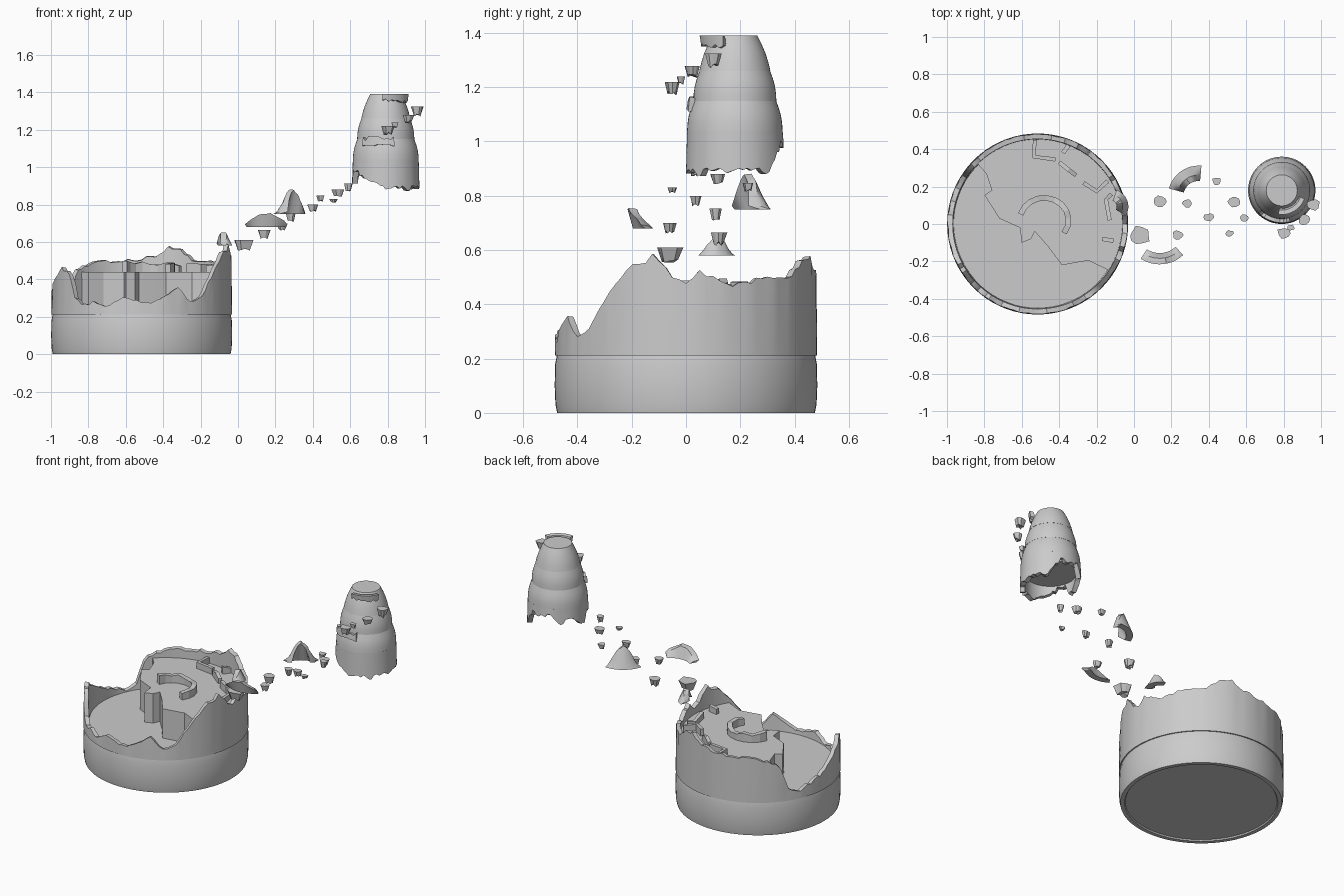
import bpy, bmesh, math, random
from mathutils import Vector

if "Cube" in bpy.data.objects:
    bpy.data.objects.remove(bpy.data.objects["Cube"])
random.seed(4)
BX, BY = -0.515, 0.0      # base tower axis
TX, TY = 0.79, 0.18       # floating tower axis


def finish(name, bm, smooth=35):
    bmesh.ops.recalc_face_normals(bm, faces=bm.faces)
    me = bpy.data.meshes.new(name)
    bm.to_mesh(me)
    bm.free()
    ob = bpy.data.objects.new(name, me)
    bpy.context.collection.objects.link(ob)
    if smooth:
        bpy.ops.object.select_all(action='DESELECT')
        ob.select_set(True)
        bpy.context.view_layer.objects.active = ob
        bpy.ops.object.shade_smooth_by_angle(angle=math.radians(smooth))
    return ob


def lathe(name, cx, cy, profile, n=64):
    """Revolve (radius, z) points and cap both ends."""
    bm = bmesh.new()
    rings = [[bm.verts.new((cx + r * math.cos(2 * math.pi * i / n),
                            cy + r * math.sin(2 * math.pi * i / n), z))
              for i in range(n)] for r, z in profile]
    for a, b in zip(rings, rings[1:]):
        for i in range(n):
            j = (i + 1) % n
            bm.faces.new((a[i], a[j], b[j], b[i]))
    bm.faces.new(rings[0])
    bm.faces.new(rings[-1])
    return finish(name, bm)


def table(pts):
    """Piecewise linear function of an angle in degrees."""
    def f(a):
        for (a0, z0), (a1, z1) in zip(pts, pts[1:]):
            if a0 <= a <= a1:
                return z0 + (z1 - z0) * (a - a0) / (a1 - a0)
        return pts[-1][1]
    return f


def shell(name, cx, cy, ro, thick, a0, a1, n, bot, top, lean=0.0, flute=0.0):
    """Curved wall piece; bot and top give the edge heights by angle."""
    bm = bmesh.new()
    full = abs(a1 - a0 - 360) < 0.01
    cols = []
    for i in range(n if full else n + 1):
        d = a0 + (a1 - a0) * i / n
        c, s = math.cos(math.radians(d)), math.sin(math.radians(d))
        zb, zt = bot(d), top(d)
        w = flute * random.random()
        rows = [(ro, zb), (ro - lean / 2 - w * .4, (zb + zt) / 2), (ro - lean - w, zt),
                (ro - lean - thick * .8, zt - .003), (ro - thick, zb)]
        cols.append([bm.verts.new((cx + r * c, cy + r * s, z)) for r, z in rows])
    for i in range(n):
        a, b = cols[i], cols[(i + 1) % len(cols)]
        for k in range(5):
            m = (k + 1) % 5
            bm.faces.new((a[k], b[k], b[m], a[m]))
    if not full:
        bm.faces.new(cols[0])
        bm.faces.new(cols[-1])
    return finish(name, bm)


def prism(name, pts, z0, z1):
    bm = bmesh.new()
    f = bm.faces.new([bm.verts.new((x, y, z0)) for x, y in pts])
    g = bmesh.ops.extrude_face_region(bm, geom=[f])
    for v in g['geom']:
        if isinstance(v, bmesh.types.BMVert):
            v.co.z = z1
    return finish(name, bm, 30)


def ribbon(name, pts, w, z0, z1):
    """Broken thin partition along a path with an uneven top."""
    bm = bmesh.new()
    cols = []
    for i, p in enumerate(pts):
        p = Vector(p)
        t = Vector(pts[min(i + 1, len(pts) - 1)]) - Vector(pts[max(i - 1, 0)])
        nrm = Vector((-t.y, t.x)).normalized() * w / 2
        zt = z1 + random.uniform(-.015, .008)
        q = [(p + nrm, z0), (p + nrm, zt), (p - nrm, zt), (p - nrm, z0)]
        cols.append([bm.verts.new((v.x, v.y, z)) for v, z in q])
    for a, b in zip(cols, cols[1:]):
        for k in range(4):
            m = (k + 1) % 4
            bm.faces.new((a[k], b[k], b[m], a[m]))
    bm.faces.new(cols[0])
    bm.faces.new(cols[-1])
    return finish(name, bm, 0)


def chip(name, x, y, z, w, h):
    """Loose rock: flat wide top, jagged narrow underside."""
    bm = bmesh.new()
    n = 10
    top, low = [], []
    for i in range(n):
        a = 2 * math.pi * i / n
        r = w / 2 * random.uniform(.75, 1.1)
        top.append(bm.verts.new((x + r * math.cos(a), y + r * .85 * math.sin(a), z + h / 2)))
        r *= .62
        low.append(bm.verts.new((x + r * math.cos(a), y + r * .85 * math.sin(a),
                                 z - h / 2 + random.uniform(0, h * .35))))
    c = bm.verts.new((x, y, z - h * .2))
    for i in range(n):
        j = (i + 1) % n
        bm.faces.new((top[i], top[j], low[j], low[i]))
        bm.faces.new((low[i], low[j], c))
    bm.faces.new(top)
    return finish(name, bm, 0)


# Base drum with a soft bulge and a recessed underside
lathe("base_drum", BX, BY, [(.445, .008), (.45, 0), (.475, 0), (.481, .03), (.484, .1),
                            (.482, .18), (.476, .212), (.45, .213), (.45, .25)], 72)

# Ruined wall above the drum
crest = table([(-90, .28), (-80, .28), (-67, .36), (-56, .27), (-48, .31), (-38, .42),
               (-24, .555), (-20, .54), (-15, .59), (-6, .5), (0, .48), (6, .52), (12, .5),
               (22, .47), (38, .5), (52, .5), (66, .57), (72, .575), (80, .53), (90, .51),
               (125, .49), (135, .46), (140, .44), (148, .27), (155, .25), (165, .29),
               (180, .33), (195, .4), (207, .46), (217, .43), (222, .3), (230, .26),
               (238, .28), (246, .25), (258, .31), (264, .29), (270, .28)])
shell("ruined_wall", BX, BY, .483, .036, -90, 270, 120, lambda d: .212,
      lambda d: crest(d) + random.uniform(-.008, .008), 0, .006)

# Broken upper floor
arc = [(BX + .458 * math.cos(math.radians(d)), .458 * math.sin(math.radians(d)))
       for d in range(-33, 139, 4)]
prism("upper_floor", arc + [(-.79, .27), (-.76, .18), (-.8, .155), (-.72, .03), (-.61, -.02),
                            (-.6, -.1), (-.55, -.08), (-.53, -.04), (-.46, -.12),
                            (-.385, -.22), (-.245, -.195)], .24, .44)

# Stumps of partitions and stair core
ribbon("stair_core_stump", [(-.48 + .13 * math.cos(math.radians(d)),
                             .02 + .12 * math.sin(math.radians(d)))
                            for d in range(-35, 166, 20)], .03, .43, .49)
for k, path in enumerate([[(-.53, .45), (-.535, .36), (-.42, .345)],
                          [(-.35, .42), (-.38, .38)],
                          [(-.4, .33), (-.35, .29), (-.31, .26)],
                          [(-.27, .22), (-.2, .175), (-.14, .23)],
                          [(-.12, .16), (-.15, .13), (-.13, .02)],
                          [(-.17, -.08), (-.11, -.09)]]):
    ribbon(f"partition_stump_{k}", path, .022, .43, .48)

# Floating tower tiers, each bulging slightly
for k, (r0, r1, z0, z1) in enumerate([(.176, .152, 1.04, 1.15), (.153, .13, 1.15, 1.26),
                                      (.131, .083, 1.26, 1.39)]):
    prof = [(r0 + (r1 - r0) * t + .006 * math.sin(math.pi * t), z0 + (z1 - z0) * t)
            for t in (0, .25, .5, .75, 1)]
    lathe(f"tower_tier_{k}", TX, TY, prof, 48)

# Torn lower tier
hem = table([(-90, .89), (-70, .9), (-50, .88), (-30, .9), (-10, .88), (20, .9), (40, .885),
             (55, .93), (70, .99), (90, .98), (110, 1.0), (130, .95), (150, .97), (170, .93),
             (185, .92), (195, .98), (215, .97), (240, .92), (270, .89)])
shell("torn_lower_tier", TX, TY, .18, .03, -90, 270, 72,
      lambda d: hem(d) + random.uniform(-.012, .012), lambda d: 1.04, .004)
lathe("tower_floor", TX, TY, [(.155, .99), (.16, 1.045)], 48)

# Slabs peeling off the tower
shell("peeled_slab_low", TX, TY, .178, .03, -135, -75, 10,
      lambda d: 1.11 + random.uniform(0, .012), lambda d: 1.15 + random.uniform(-.01, .02), .005)
shell("peeled_slab_high", TX, TY, .125, .03, -98, -20, 10,
      lambda d: 1.335 + random.uniform(0, .03), lambda d: 1.39, -.005)

# Larger flying wall fragments: middle, width angle, facing, base and peak heights
for k, (x, y, r, half, face, z0, h, lean) in enumerate([(.26, .27, .15, 40, 125, .75, .13, .05),
                                                      (.15, -.18, .15, 38, -85, .68, .075, -.02),
                                                      (-.05, .12, .08, 50, 20, .58, .07, .03)]):
    f = math.radians(face)
    shell(f"wall_fragment_{k}", x - r * math.cos(f), y - r * math.sin(f), r + .015, .04,
          face - half, face + half, 12, lambda d: z0,
          lambda d: z0 + .012 + (h - .02) * max(0, 1 - (abs(d - face) / half) ** 1.8)
          + random.uniform(0, .01), lean)

# Small debris trail
for k, c in enumerate([(.03, -.06, .58, .12, .06), (.14, .12, .64, .08, .05),
                       (.235, -.06, .68, .06, .04), (.285, .11, .73, .055, .045),
                       (.4, .035, .78, .055, .04), (.44, .23, .83, .05, .035),
                       (.51, -.05, .82, .045, .02), (.535, .12, .86, .075, .04),
                       (.59, .03, .89, .05, .045), (.8, -.05, 1.195, .075, .05),
                       (.84, -.02, 1.225, .04, .03), (.91, .025, 1.255, .07, .045),
                       (.96, .1, 1.295, .075, .06)]):
    chip(f"debris_{k}", *c)
